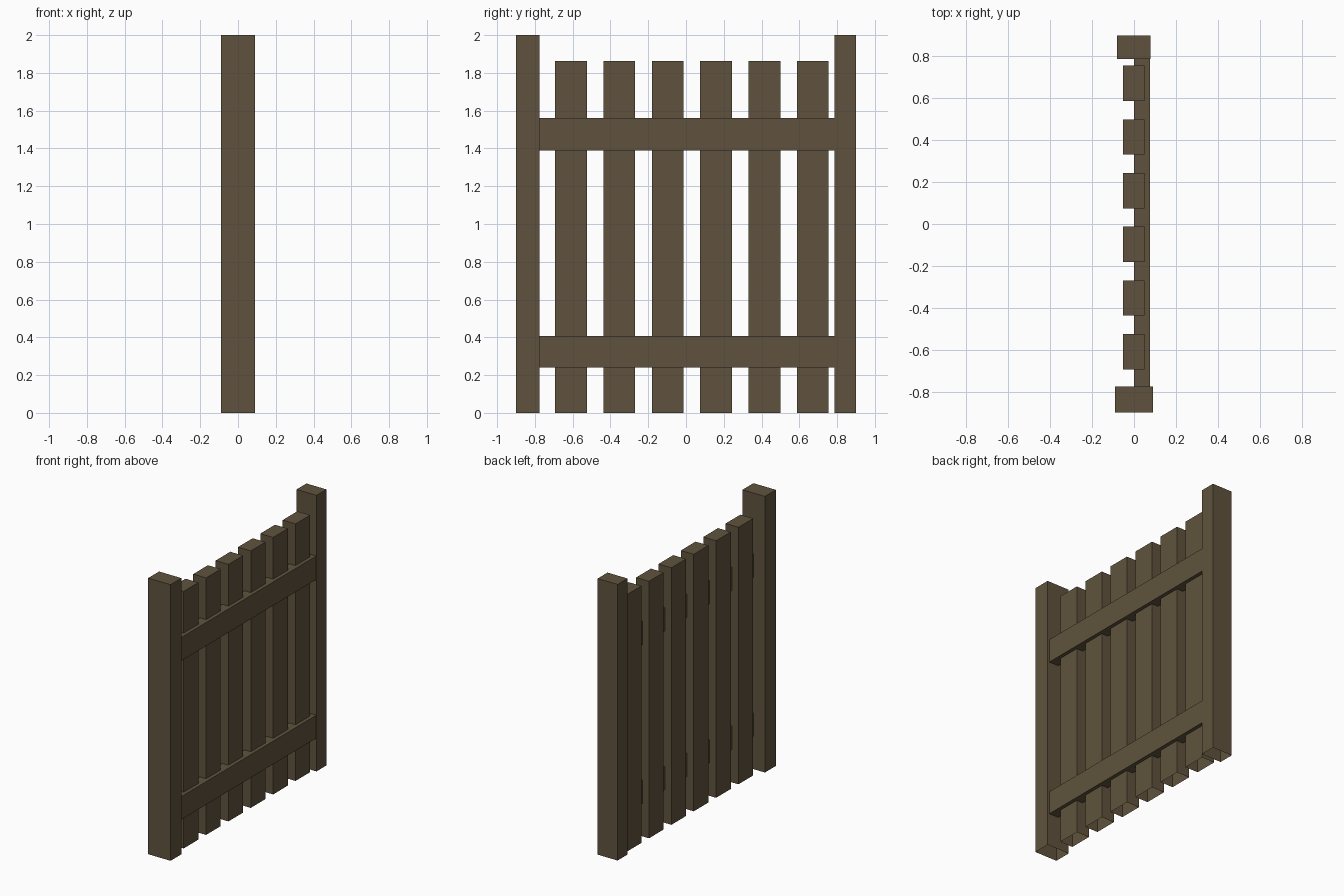
import bpy
import bmesh

if "Cube" in bpy.data.objects:
    bpy.data.objects.remove(bpy.data.objects["Cube"])

wood = bpy.data.materials.new("dark_wood")
wood.diffuse_color = (0.115, 0.086, 0.047, 1)
wood.use_nodes = True
wood.node_tree.nodes["Principled BSDF"].inputs["Base Color"].default_value = wood.diffuse_color


def board(name, x, y, z, open_sides):
    """Box spanning the (min, max) ranges; faces pointing along open_sides are left off."""
    bm = bmesh.new()
    bmesh.ops.create_cube(bm, size=1)
    bm.normal_update()
    hidden = [f for f in bm.faces
              if any(f.normal.dot(d) > 0.9 for d in open_sides)]
    bmesh.ops.delete(bm, geom=hidden, context='FACES')
    for v in bm.verts:
        for i, (lo, hi) in enumerate((x, y, z)):
            v.co[i] = lo if v.co[i] < 0 else hi
    mesh = bpy.data.meshes.new(name)
    bm.to_mesh(mesh)
    bm.free()
    mesh.materials.append(wood)
    obj = bpy.data.objects.new(name, mesh)
    bpy.context.collection.objects.link(obj)
    return obj


BOTTOM = [(0, 0, -1)]
ENDS = [(0, 1, 0), (0, -1, 0)]

# End posts: the front one is slightly thicker
board("front_post", (-0.09, 0.09), (-0.9, -0.775), (0, 2), BOTTOM)
board("back_post", (-0.082, 0.078), (0.787, 0.9), (0, 2), BOTTOM)

# Upright slats, evenly spaced
for i in range(6):
    yc = -0.609 + i * 0.256
    board(f"slat_{i + 1}", (-0.053, 0.05), (yc - 0.084, yc + 0.084), (0, 1.862), BOTTOM)

# Cross rails, set into the slats and butting against the posts
for name, z in (("lower_rail", (0.24, 0.407)), ("upper_rail", (1.39, 1.56))):
    board(name, (0, 0.076), (-0.778, 0.789), z, ENDS)
